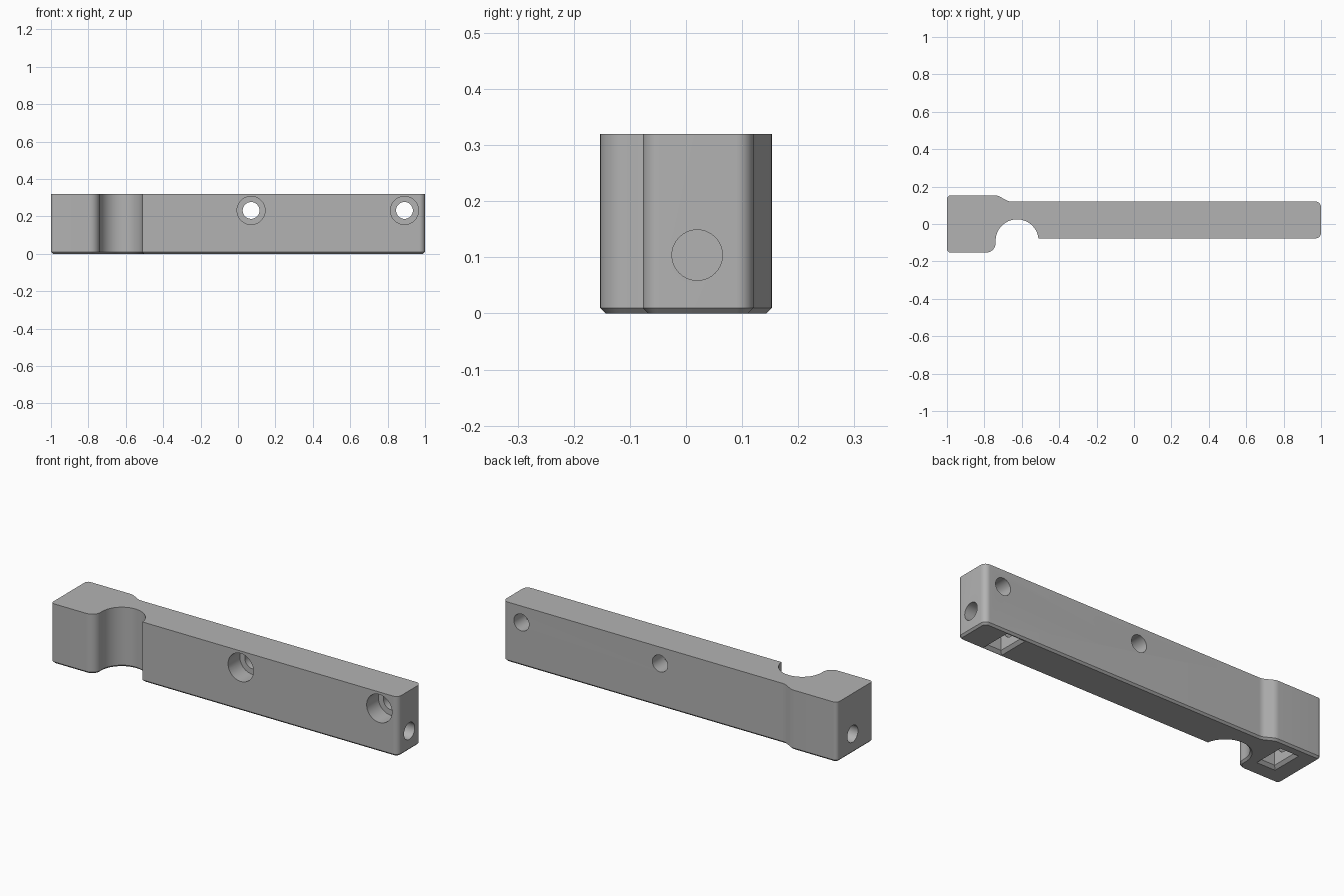
import bpy
import bmesh
import math
from mathutils import Matrix, Vector

if "Cube" in bpy.data.objects:
    bpy.data.objects.remove(bpy.data.objects["Cube"], do_unlink=True)

grey = bpy.data.materials.new("plain grey")
grey.use_nodes = True
tone = (0.45, 0.45, 0.45, 1)
grey.diffuse_color = tone
grey.node_tree.nodes["Principled BSDF"].inputs["Base Color"].default_value = tone

HEIGHT = 0.32
CHAMFER = 0.01


def make_object(name, bm):
    bmesh.ops.recalc_face_normals(bm, faces=bm.faces)
    mesh = bpy.data.meshes.new(name)
    bm.to_mesh(mesh)
    bm.free()
    mesh.materials.append(grey)
    obj = bpy.data.objects.new(name, mesh)
    bpy.context.scene.collection.objects.link(obj)
    return obj


def fillet(prev, corner, nxt, radius, steps=8):
    """Points of a round corner tangent to both neighbouring sides."""
    p, c, n = Vector(prev), Vector(corner), Vector(nxt)
    a, b = (p - c).normalized(), (n - c).normalized()
    half = a.angle(b) / 2
    reach = radius / math.tan(half)
    centre = c + (a + b).normalized() * radius / math.sin(half)
    start, end = c + a * reach - centre, c + b * reach - centre
    return [centre + start.lerp(end, i / steps).normalized() * radius
            for i in range(steps + 1)]


def outline():
    # Corner position and corner radius, counter-clockwise
    corners = [((-0.511, -0.077), 0), ((1, -0.077), 0.03), ((1, 0.12), 0.03),
               ((-0.67, 0.12), 0.06), ((-0.73, 0.153), 0.06),
               ((-1, 0.153), 0.02), ((-1, -0.153), 0.02),
               ((-0.74, -0.153), 0.05), ((-0.74, -0.09), 0)]
    points = []
    for i, (corner, radius) in enumerate(corners):
        if radius:
            points += fillet(corners[i - 1][0], corner, corners[i + 1][0], radius)
        else:
            points.append(Vector(corner))
    # Round notch between the foot and the bar
    steps, last = 24, 0.113
    for i in range(1, steps):
        a = math.pi + (last - math.pi) * i / steps
        points.append(Vector((-0.625 + 0.115 * math.cos(a), -0.09 + 0.115 * math.sin(a))))
    return points


def inset(points, distance):
    """Move a counter-clockwise outline inwards."""
    moved = []
    for i, p in enumerate(points):
        d1 = (p - points[i - 1]).normalized()
        d2 = (points[(i + 1) % len(points)] - p).normalized()
        n1, n2 = Vector((-d1.y, d1.x)), Vector((-d2.y, d2.x))
        moved.append(p + (n1 + n2) * distance / (1 + n1.dot(n2)))
    return moved


# Body: stacked outlines with a chamfer round the bottom
bm = bmesh.new()
edge = outline()
layers = ((inset(edge, CHAMFER), 0), (edge, CHAMFER), (edge, HEIGHT))
rings = [[bm.verts.new((p.x, p.y, z)) for p in pts] for pts, z in layers]
bm.faces.new(rings[0][::-1])
bm.faces.new(rings[-1])
for low, high in zip(rings, rings[1:]):
    for i in range(len(low)):
        bm.faces.new((low[i - 1], low[i], high[i], high[i - 1]))
body = make_object("arm_body", bm)


def cut(bm):
    """Cut a shape out of the body with the first solver that adds the hole."""
    cutter = make_object("hole_cutter", bm)
    cutter.hide_render = True
    mod = body.modifiers.new("hole", 'BOOLEAN')
    mod.operation = 'DIFFERENCE'
    mod.object = cutter
    before = len(body.data.polygons)
    for solver in ('EXACT', 'MANIFOLD', 'FLOAT'):
        mod.solver = solver
        graph = bpy.context.evaluated_depsgraph_get()
        result = bpy.data.meshes.new_from_object(body.evaluated_get(graph))
        if len(result.polygons) > before:
            body.data = result
            break
    body.modifiers.remove(mod)
    bpy.data.objects.remove(cutter, do_unlink=True)


def drill(start, end, radius):
    start, end = Vector(start), Vector(end)
    along = end - start
    bm = bmesh.new()
    turn = along.to_track_quat('Z', 'Y').to_matrix().to_4x4()
    bmesh.ops.create_cone(bm, cap_ends=True, segments=40, radius1=radius,
                          radius2=radius, depth=along.length,
                          matrix=Matrix.Translation((start + end) / 2) @ turn)
    cut(bm)


def pocket(x, y, low, high, size, flare=0):
    bm = bmesh.new()
    bmesh.ops.create_cube(bm, size=1)
    for v in bm.verts:
        bottom = v.co.z < 0
        grow = flare if bottom else 0
        v.co = (x + v.co.x * (size[0] + grow), y + v.co.y * (size[1] + grow),
                low if bottom else high)
    cut(bm)


# Counterbored screw holes through the bar
for x in (0.07, 0.89):
    drill((x, -0.3, 0.232), (x, 0.3, 0.232), 0.045)
    drill((x, -0.3, 0.232), (x, 0.022, 0.232), 0.075)

# Blind bolt holes in both ends, each with a flared nut pocket below
for side, pocket_x in ((1, 0.8), (-1, -0.85)):
    drill((side * 1.1, 0.02, 0.104), (pocket_x - side * 0.1, 0.02, 0.104), 0.045)
    pocket(pocket_x, 0.02, -0.01, 0.16, (0.08, 0.14))
    pocket(pocket_x, 0.02, -0.01, 0.015, (0.08, 0.14), 0.05)

# Smooth curved walls, keep the edges crisp
bpy.ops.object.select_all(action='DESELECT')
body.select_set(True)
bpy.context.view_layer.objects.active = body
bpy.ops.object.shade_smooth_by_angle(angle=math.radians(30))
